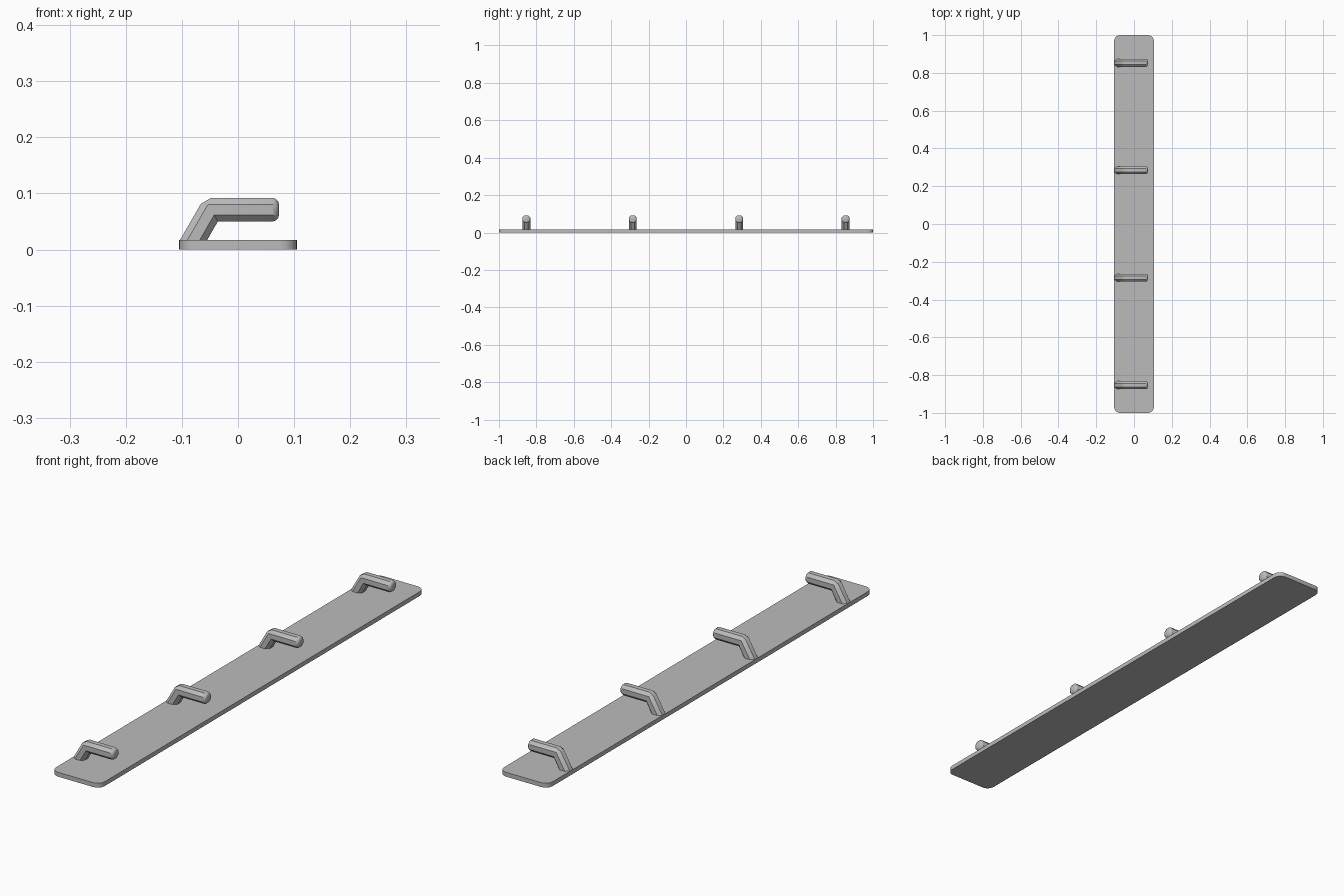
import bpy, bmesh, math

cube = bpy.data.objects.get("Cube")
if cube:
    bpy.data.objects.remove(cube, do_unlink=True)

grey = bpy.data.materials.new("neutral_grey")
grey.use_nodes = True
colour = (0.5, 0.5, 0.5, 1)
grey.diffuse_color = colour
grey.node_tree.nodes["Principled BSDF"].inputs["Base Color"].default_value = colour


def finish(bm, name, angle):
    bmesh.ops.recalc_face_normals(bm, faces=bm.faces)
    mesh = bpy.data.meshes.new(name)
    bm.to_mesh(mesh)
    bm.free()
    mesh.materials.append(grey)
    obj = bpy.data.objects.new(name, mesh)
    bpy.context.collection.objects.link(obj)
    bpy.ops.object.select_all(action='DESELECT')
    obj.select_set(True)
    bpy.context.view_layer.objects.active = obj
    bpy.ops.object.shade_smooth_by_angle(angle=math.radians(angle))
    return obj


# Backing plate: long slab with rounded vertical corners
PLATE_T = 0.017
bm = bmesh.new()
bmesh.ops.create_cube(bm, size=1)
for v in bm.verts:
    v.co.x *= 0.21
    v.co.y *= 2
    v.co.z = (v.co.z + 0.5) * PLATE_T
corners = [e for e in bm.edges if abs(e.verts[0].co.z - e.verts[1].co.z) > 0.01]
bmesh.ops.bevel(bm, geom=corners, offset=0.03, segments=6, profile=0.5, affect='EDGES')
finish(bm, "backing_plate", 30)

# Peg: chamfered square section swept up a slanted leg and along a level arm
H, C = 0.021, 0.0095             # half width, half flat
BEND_X, ARM_Z, TIP_X = -0.048, 0.071, 0.073
ROUND = 0.0115
section = [(H, -C), (H, C), (C, H), (-C, H), (-H, C), (-H, -C), (-C, -H), (C, -H)]
T30, T60 = math.tan(math.radians(30)), math.tan(math.radians(60))


def leg_point(u, v, z):
    return (BEND_X - v * T30 - (ARM_Z + v - z) / T60, u, z)


def peg_rings():
    yield [leg_point(u, v, PLATE_T - 0.001) for u, v in section]
    # the outer bend is cut flat, the rest is a plain mitre
    for side in (-1, 1):
        ring = []
        for u, v in section:
            z = ARM_Z + v
            if v == H and side < 0:
                ring.append(leg_point(u, v, z - 0.0105))
            else:
                spread = 0.012 if v == H else 0
                ring.append((BEND_X - v * T30 + spread, u, z))
        yield ring
    # rounded tip
    for step in range(4):
        a = math.radians(30 * step)
        s = 1 - ROUND / H * (1 - math.cos(a))
        x = TIP_X - ROUND * (1 - math.sin(a))
        yield [(x, u * s, ARM_Z + v * s) for u, v in section]


def make_peg(name, y):
    bm = bmesh.new()
    rings = [[bm.verts.new(p) for p in ring] for ring in peg_rings()]
    n = len(section)
    for a, b in zip(rings, rings[1:]):
        for i in range(n):
            j = (i + 1) % n
            bm.faces.new((a[i], a[j], b[j], b[i]))
    bm.faces.new(rings[0])
    bm.faces.new(rings[-1])
    bmesh.ops.remove_doubles(bm, verts=bm.verts, dist=0.0001)
    peg = finish(bm, name, 32)
    peg.location.y = y


for k in range(4):
    make_peg(f"peg_{k + 1}", (k - 1.5) * 0.569)
